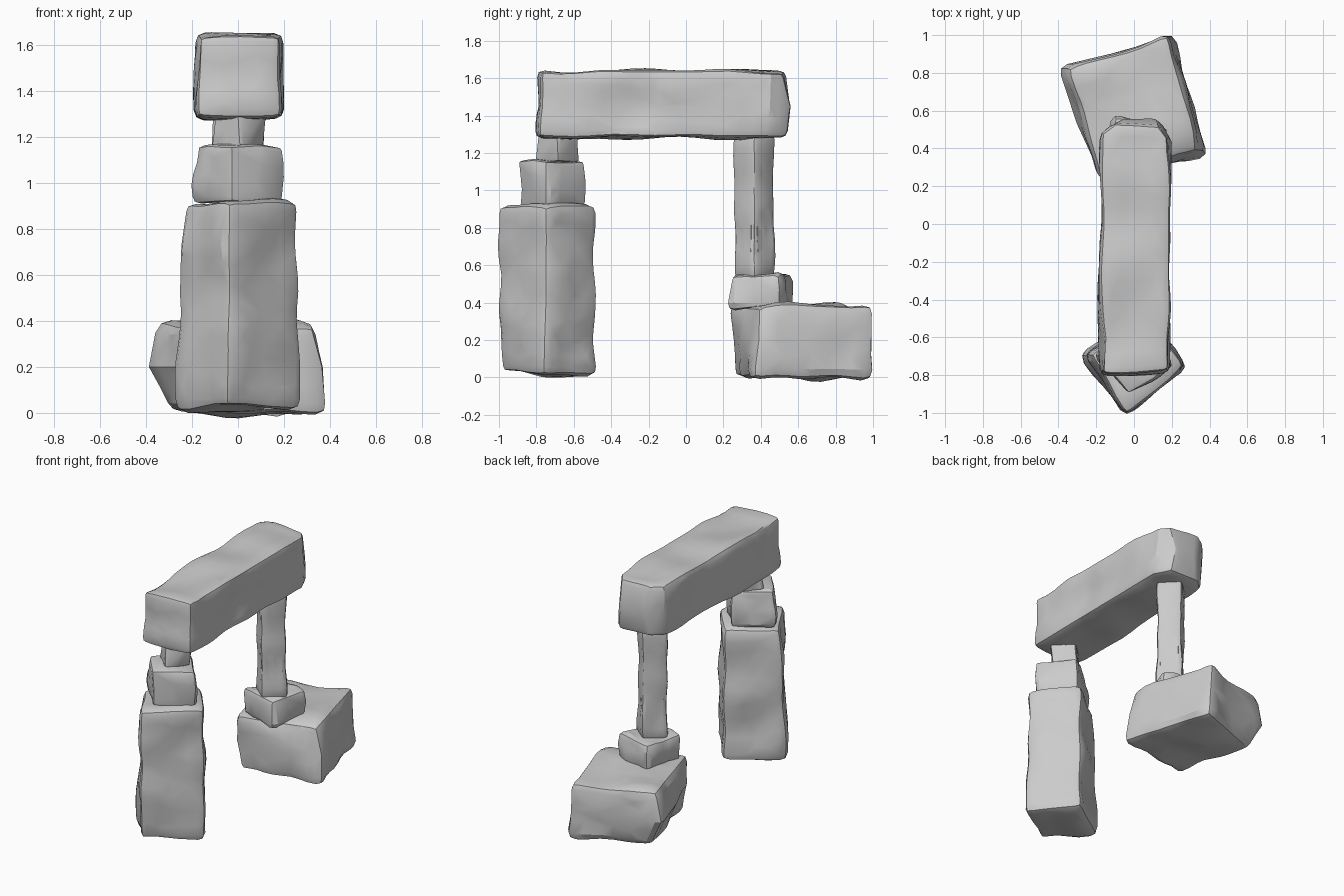
import bpy, bmesh, math
from mathutils import Vector, noise

if "Cube" in bpy.data.objects:
    bpy.data.objects.remove(bpy.data.objects["Cube"])


def turned_square(cx, cy, size, degrees):
    """Footprint of a square turned about its centre."""
    r = size / math.sqrt(2)
    return [(cx + r * math.cos(math.radians(degrees + 45 + 90 * i)),
             cy + r * math.sin(math.radians(degrees + 45 + 90 * i))) for i in range(4)]


def stone(name, rings, bevel, rough, seed, freq=4.0, ratio=0.35):
    """Rough-hewn stone lofted through (z, footprint) rings."""
    bm = bmesh.new()
    loops = [[bm.verts.new((x, y, z)) for x, y in pts] for z, pts in rings]
    n = len(loops[0])
    for lo, hi in zip(loops, loops[1:]):
        for i in range(n):
            j = (i + 1) % n
            bm.faces.new((lo[i], lo[j], hi[j], hi[i]))
    bm.faces.new(loops[0][::-1])
    bm.faces.new(loops[-1])
    bmesh.ops.recalc_face_normals(bm, faces=bm.faces[:])

    # worn edges
    sharp = [e for e in bm.edges if e.calc_face_angle(0) > 0.6]
    bmesh.ops.bevel(bm, geom=sharp, offset=bevel, segments=2, profile=0.55,
                    affect='EDGES', clamp_overlap=True)

    # even triangles, pushed in and out by noise
    for _ in range(5):
        bmesh.ops.triangulate(bm, faces=bm.faces[:])
        long_edges = [e for e in bm.edges if e.calc_length() > 0.09]
        if long_edges:
            bmesh.ops.subdivide_edges(bm, edges=long_edges, cuts=1)
    bmesh.ops.triangulate(bm, faces=bm.faces[:])
    bm.normal_update()
    shift = Vector((seed * 7.3, seed * 3.1, seed * 5.7))
    moves = [(v, v.normal * rough * noise.noise(v.co * freq + shift)) for v in bm.verts]
    for v, move in moves:
        v.co += move

    mesh = bpy.data.meshes.new(name)
    bm.to_mesh(mesh)
    bm.free()
    obj = bpy.data.objects.new(name, mesh)
    bpy.context.collection.objects.link(obj)

    # chiselled facets
    bpy.ops.object.select_all(action='DESELECT')
    obj.select_set(True)
    bpy.context.view_layer.objects.active = obj
    mod = obj.modifiers.new("facets", 'DECIMATE')
    mod.ratio = ratio
    bpy.ops.object.modifier_apply(modifier=mod.name)
    bpy.ops.object.shade_smooth_by_angle(angle=math.radians(25))
    return obj


# front pillar and the two blocks stacked on it
stone("front_pillar", [
    (0.02, [(-0.27, -0.70), (-0.05, -1.00), (0.27, -0.76), (0.05, -0.475)]),
    (0.50, [(-0.27, -0.69), (-0.04, -1.01), (0.285, -0.75), (0.05, -0.475)]),
    (0.915, [(-0.24, -0.69), (-0.04, -1.01), (0.27, -0.75), (0.04, -0.485)]),
], 0.04, 0.03, 1)
stone("front_middle_block", [
    (0.91, [(-0.20, -0.69), (-0.03, -0.90), (0.20, -0.75), (0.03, -0.53)]),
    (1.165, [(-0.19, -0.70), (-0.03, -0.91), (0.21, -0.75), (0.03, -0.53)]),
], 0.03, 0.025, 2, 6)
stone("front_top_block", [
    (1.15, turned_square(0.005, -0.685, 0.165, 47)),
    (1.31, turned_square(0.005, -0.685, 0.165, 42)),
], 0.02, 0.015, 3, 8, 0.5)

# lintel with a waisted front end and a blunt, chamfered back end
stone("lintel", [
    (1.285, [(-0.18, -0.81), (0.19, -0.79), (0.20, 0.42), (0.14, 0.54), (-0.10, 0.54), (-0.18, 0.46)]),
    (1.45, [(-0.175, -0.78), (0.175, -0.77), (0.19, 0.45), (0.12, 0.565), (-0.07, 0.565), (-0.17, 0.48)]),
    (1.64, [(-0.175, -0.80), (0.19, -0.78), (0.19, 0.46), (0.14, 0.53), (-0.10, 0.53), (-0.17, 0.48)]),
], 0.035, 0.03, 4, 3.5)

# back post, its footing block and the large base stone
stone("back_post", [
    (0.53, turned_square(0.0, 0.365, 0.165, 45)),
    (1.30, turned_square(0.0, 0.365, 0.165, 45)),
], 0.025, 0.015, 5, 5)
stone("back_footing_block", [
    (0.37, turned_square(0.0, 0.405, 0.285, -15)),
    (0.47, turned_square(0.0, 0.40, 0.27, -15)),
    (0.55, turned_square(0.0, 0.40, 0.275, -15)),
], 0.03, 0.03, 6, 7)
stone("back_base_stone", [
    (0.0, [(-0.30, 0.80), (-0.16, 0.25), (0.39, 0.36), (0.20, 0.99)]),
    (0.20, [(-0.40, 0.83), (-0.20, 0.24), (0.38, 0.38), (0.20, 1.02)]),
    (0.385, [(-0.34, 0.82), (-0.17, 0.23), (0.34, 0.38), (0.18, 1.00)]),
], 0.045, 0.035, 7)
